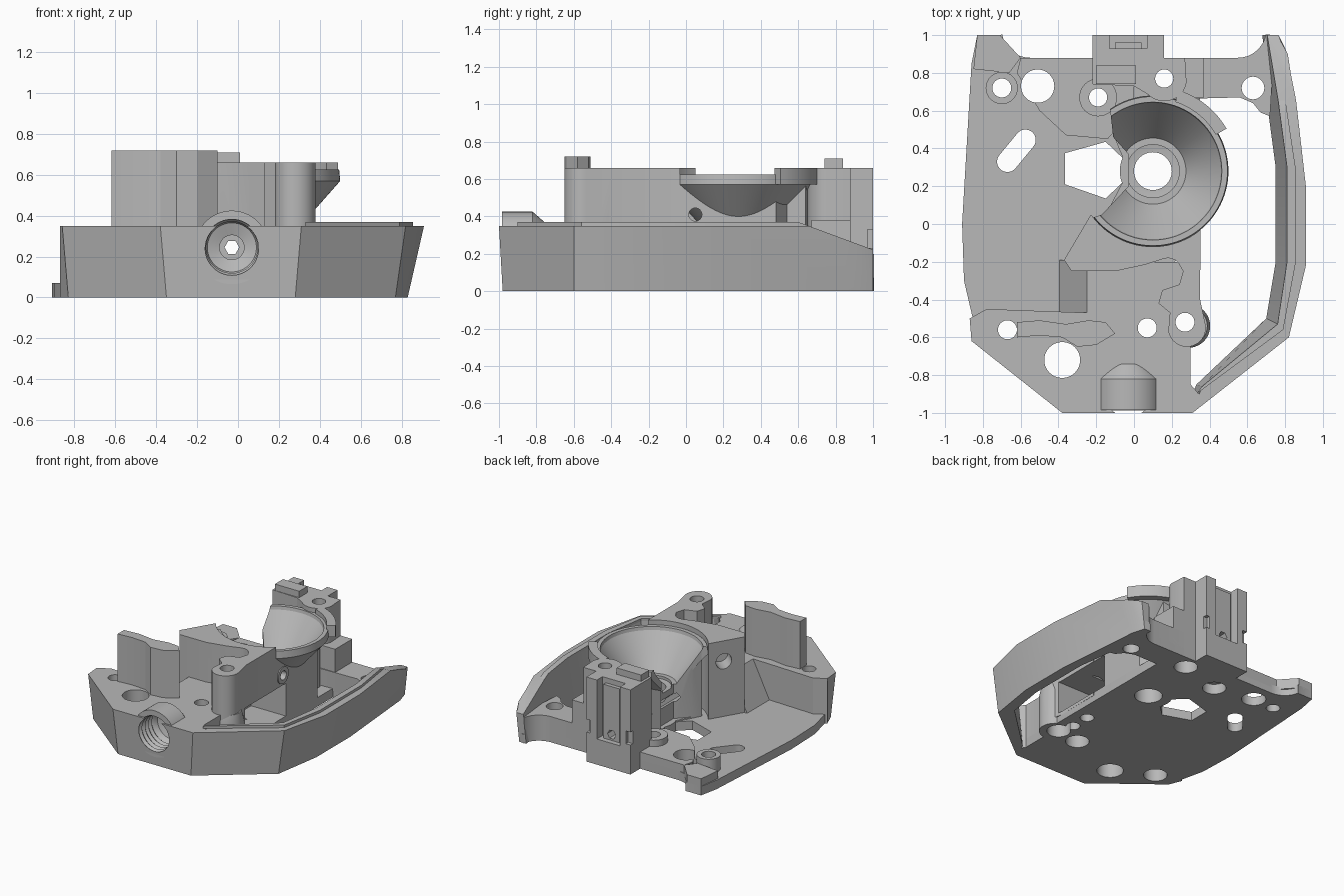
import bpy, bmesh, math
from mathutils import Matrix, Vector

old = bpy.data.objects.get("Cube")
if old:
    bpy.data.objects.remove(old)

grey = bpy.data.materials.new("mid grey")
grey.use_nodes = True
grey.diffuse_color = (0.48, 0.48, 0.48, 1)
grey.node_tree.nodes["Principled BSDF"].inputs["Base Color"].default_value = (0.48, 0.48, 0.48, 1)
parts, helpers, cutters = [], [], []


def finish(name, bm, group):
    bmesh.ops.recalc_face_normals(bm, faces=bm.faces[:])
    mesh = bpy.data.meshes.new(name)
    bm.to_mesh(mesh)
    bm.free()
    mesh.materials.append(grey)
    obj = bpy.data.objects.new(name, mesh)
    bpy.context.scene.collection.objects.link(obj)
    group.append(obj)
    return obj


def loft(name, a, b, group=parts):
    """Join two matching 3D outlines into a closed solid."""
    bm = bmesh.new()
    a = [bm.verts.new(p) for p in a]
    b = [bm.verts.new(p) for p in b]
    bm.faces.new(a)
    bm.faces.new(b)
    for i in range(len(a)):
        bm.faces.new((a[i - 1], a[i], b[i], b[i - 1]))
    return finish(name, bm, group)


def prism(name, low, z0, z1, high=None, group=parts):
    return loft(name, [(x, y, z0) for x, y in low], [(x, y, z1) for x, y in (high or low)], group)


def box(name, x0, x1, y0, y1, z0, z1, group=parts):
    return prism(name, [(x0, y0), (x1, y0), (x1, y1), (x0, y1)], z0, z1, group=group)


def arc(cx, cy, r, a0, a1, n=12):
    return [(cx + r * math.cos(math.radians(a0 + (a1 - a0) * i / n)),
             cy + r * math.sin(math.radians(a0 + (a1 - a0) * i / n))) for i in range(n + 1)]


def lathe(name, profile, at, axis=(0, 0, 1), ring=False, n=64, group=parts):
    """Spin a (radius, height) profile about an axis through a point."""
    m = Matrix.Translation(at) @ Vector((0, 0, 1)).rotation_difference(Vector(axis)).to_matrix().to_4x4()
    bm = bmesh.new()
    rows = [[bm.verts.new(m @ Vector((r * math.cos(math.tau * i / n), r * math.sin(math.tau * i / n), z)))
             for i in range(n)] for r, z in profile]
    for k in range(len(rows) if ring else len(rows) - 1):
        a, b = rows[k], rows[(k + 1) % len(rows)]
        for i in range(n):
            j = (i + 1) % n
            bm.faces.new((a[i], a[j], b[j], b[i]))
    if not ring:
        bm.faces.new(rows[0])
        bm.faces.new(rows[-1])
    return finish(name, bm, group)


def rod(name, x, y, r, z0, z1, group=parts):
    return lathe(name, [(r, z0), (r, z1)], (x, y, 0), n=40, group=group)


def cut(obj, tools):
    for tool in tools:
        mod = obj.modifiers.new("cut", "BOOLEAN")
        mod.operation, mod.solver, mod.object = "DIFFERENCE", "EXACT", tool


# Floor plate
rear = [(-.86, .85), (-.83, 1), (-.71, 1)] + arc(-.55, 1.03, .15, 190, 270, 8) \
    + arc(.55, 1.03, .15, 270, 350, 8) + [(.74, 1), (.77, .9)]
prism("floor_plate", [(.28, -.97), (-.35, -.97), (-.83, -.6), (-.9, -.3), (-.91, 0)] + rear
      + [(.71, .58), (.67, .59), (.63, .64), (.56, .67), (.35, .67), (.35, -.45), (.3, -.65), (.3, -.85)], 0, .07)

# Front body, with the shelf reaching back to the core
back_edge = [(-.87, -.5), (-.78, -.45), (-.24, -.47), (-.24, -.2), (.35, -.2), (.35, -.45), (.3, -.65), (.3, -.85)]
front_body = prism("front_body", [(.34, -.92), (.28, -.98), (-.35, -.98), (-.83, -.6)] + back_edge, 0, .35,
                   [(.38, -.94), (.31, -1), (-.38, -1), (-.86, -.62)] + back_edge)
prism("shelf_ramp", [(-.4, -.47), (-.24, -.47), (-.24, -.19), (-.4, -.19)], .06, .35,
      [(-.25, -.47), (-.24, -.47), (-.24, -.19), (-.25, -.19)])

# Leaning right wall with a raised inner lip and a falling rear end
wall_top = [(.31, -1), (.82, -.6), (.91, -.22), (.91, .2), (.83, .9), (.78, 1)]
lip_in = [(.72, 1), (.77, .6), (.81, .3), (.81, -.2), (.76, -.53), (.36, -.86)]
wall = prism("right_wall", [(.28, -.98), (.77, -.6), (.83, -.22), (.83, .2), (.77, .9), (.74, 1),
                            (.68, 1), (.71, .6), (.75, .3), (.75, -.2), (.7, -.5), (.33, -.85)],
             0, .35, wall_top + lip_in)
lip = prism("wall_lip", lip_in + [(.33, -.9), (.79, -.56), (.855, -.21), (.855, .3), (.81, .6), (.75, 1)], .35, .37)
side = [(.6, .37), (1.1, .185), (1.1, .6), (.6, .6)]
slope = loft("slope_cutter", [(.5, y, z) for y, z in side], [(1.1, y, z) for y, z in side], helpers)
cut(wall, [slope])
cut(lip, [slope])

# Rear right flange and rear left raised ground
prism("rear_right_flange", [(.16, .66), (.56, .67), (.63, .64), (.67, .59), (.72, .57), (.74, .9), (.72, 1), (.7, 1)]
      + arc(.55, 1.03, .15, 350, 270, 8) + [(.16, .88)], .05, .2)
rear_step = box("rear_right_step", .16, .37, .67, .88, .05, .38)
left_step = prism("rear_left_step", [(-.6, .88), (-.62, .8), (-.5, .6), (-.36, .47), (-.14, .45), (0, .6), (0, .88)],
                  .05, .13)
prism("rear_left_corner", [(-.85, .82), (-.66, .8), (-.6, .88), (-.71, 1), (-.83, 1)], .05, .13)
rod("rear_left_boss", -.7, .72, .085, .05, .18)
rod("inner_boss", -.19, .67, .1, .05, .18)

# Tall wavy fin on the front body
prism("wavy_fin", [(-.62, -.52), (-.5, -.51), (-.36, -.53), (-.24, -.51), (-.15, -.52), (-.1, -.58),
                   (-.2, -.64), (-.3, -.65), (-.38, -.6), (-.5, -.59), (-.62, -.6)], .3, .72)

# Tall core with the front post
core = prism("tall_core", arc(.1, .28, .4, 215, 309, 20) + [(.35, -.4)] + arc(.28, -.55, .1, 10, -170, 16)
             + [(.19, -.47), (.13, -.42), (.15, -.35), (.24, -.32), (.26, -.25)] + arc(.18, -.25, .07, 20, 110, 5)
             + [(.06, -.215), (-.1, -.25), (-.33, -.25), (-.37, -.19)], .05, .66)
lathe("post_foot", [(.115, 0), (.115, .28), (.1, .35)], (.288, -.54, 0))

# Core base rising to meet the funnel
lower = prism("core_base", [(-.16, .03), (.35, -.2), (.35, .48), (.26, .54), (.26, .64), (.02, .66), (-.1, .45),
                            (-.03, .28)], .05, .57)

# Funnel, open on the left side
funnel = lathe("funnel", [(.1, 0), (.1, .32), (.14, .32), (.14, .35), (.175, .35), (.36, .6), (.365, .625),
                          (.395, .625), (.4, .57), (.25, .4), (.175, .315), (.175, 0)], (.1, .28, 0), ring=True, n=96)
opening = prism("funnel_opening_cutter", [(-.6, .75), (-.13, .64), (-.11, .46), (-.03, .37), (-.03, .2),
                                          (-.17, .05), (-.6, -.1)], .08, 1, group=helpers)
bore = rod("bore_cutter", .1, .28, .1, -.1, .5, cutters)
cone = lathe("cone_cutter", [(.12, .325), (.17, .335), (.25, .42), (.38, .575), (.38, .8)], (.1, .28, 0),
             group=helpers)
cut(funnel, [opening])
cut(lower, [opening, cone])
prism("funnel_collar", arc(.1, .28, .385, 30, 72) + arc(.1, .28, .45, 72, 30), .57, .66)

# Rear tower with a vertical rail slot
tower = prism("rear_tower", [(-.22, 1), (-.22, .74), (0, .73)] + arc(.16, .77, .12, 225, 350)
              + [(.27, .88), (.16, .88), (.16, 1)], 0, .66)
box("tower_cap", -.2, .01, .74, .84, .6, .71)
rail = box("tower_rail", -.1, .04, .92, .96, .1, .62)
slot = box("slot_cutter", -.13, .07, .93, 1.1, .2, 1, helpers)
cut(tower, [slot] + [box("notch_cutter", x, x + .05, .97, 1.1, .23, .33, helpers) for x in (-.23, .13)])

# Threaded front socket
socket = lathe("front_socket", [(.18, -.985), (.18, -.82), (.11, -.74)], (-.03, 0, .245), (0, 1, 0))
thread = [(.142, -1.05)] + [(.126 + .015 * (i % 2), -1 + .02 * i) for i in range(11)] \
    + [(.12, -.78), (.06, -.76), (.06, -.7)]
thread_cut = lathe("thread_cutter", thread, (-.03, 0, .245), (0, 1, 0), group=helpers)
hexhole = lathe("hex_cutter", [(.036, -.75), (.036, 1.2)], (-.03, 0, .245), (0, 1, 0), n=6, group=helpers)
for obj in (socket, front_body):
    cut(obj, [thread_cut])
for obj in (socket, front_body, core, lower, tower, funnel, rail):
    cut(obj, [hexhole])

# Side window, side screw and cross bore of the core
window = box("window_cutter", .05, .5, -.42, .09, .075, .33, helpers)
screw_cut = lathe("screw_cutter", [(.035, -.2), (.035, .3)], (.35, .05, .41), (1, 0, 0), group=helpers, n=24)
cross = lathe("cross_bore_cutter", [(.06, -.1), (.06, .2)], (-.27, -.07, .5), (-.75, .65, 0), group=helpers, n=24)
for obj in (front_body, core, lower):
    cut(obj, [window])
for obj in (core, lower):
    cut(obj, [screw_cut])
cut(core, [cross])
lathe("side_screw_ring", [(.035, -.06), (.035, .008), (.065, .008), (.065, -.06)], (.35, .05, .41), (1, 0, 0),
      ring=True, n=32)

# Vertical holes through everything, some with a wider mouth below
for x, y, r, depth in [(-.67, -.56, .05, .12), (-.38, -.72, .095, 0), (.07, -.55, .05, .12), (.27, -.52, .05, .12),
                       (-.7, .72, .05, 0), (-.51, .73, .088, 0), (-.19, .67, .048, .08), (.16, .77, .048, .12),
                       (.63, .72, .06, 0)]:
    profile = [(.085, -.1), (.085, depth), (r, depth), (r, 1)] if depth else [(r, -.1), (r, 1)]
    lathe("hole_cutter", profile, (x, y, 0), n=40, group=cutters)
for y in (-.245, -.4):
    rod("floor_hole_cutter", .235, y, .05, -.1, .1, cutters)
prism("slotted_hole_cutter", arc(-.67, .33, .055, 142, 322) + arc(-.575, .445, .055, -38, 142), -.1, 1, group=cutters)
prism("arrow_hole_cutter", [(-.365, .21), (-.15, .135), (-.05, .23), (-.05, .34), (-.15, .435), (-.365, .375)],
      -.1, .3, group=cutters)


def bounds(obj):
    return [(min(c), max(c)) for c in zip(*(v.co[:2] for v in obj.data.vertices))]


for obj in parts:
    if obj is not funnel:
        cut(obj, [t for t in cutters
                  if all(a < d and c < b for (a, b), (c, d) in zip(bounds(obj), bounds(t)))])

# Bake the cuts, drop the cutters, smooth the round faces
graph = bpy.context.evaluated_depsgraph_get()
baked = [bpy.data.meshes.new_from_object(o.evaluated_get(graph)) for o in parts]
for obj, mesh in zip(parts, baked):
    obj.modifiers.clear()
    obj.data = mesh
for tool in helpers + cutters:
    bpy.data.objects.remove(tool)
bpy.ops.object.select_all(action="DESELECT")
for obj in parts:
    obj.select_set(True)
bpy.context.view_layer.objects.active = parts[0]
bpy.ops.object.shade_smooth_by_angle(angle=math.radians(25))
